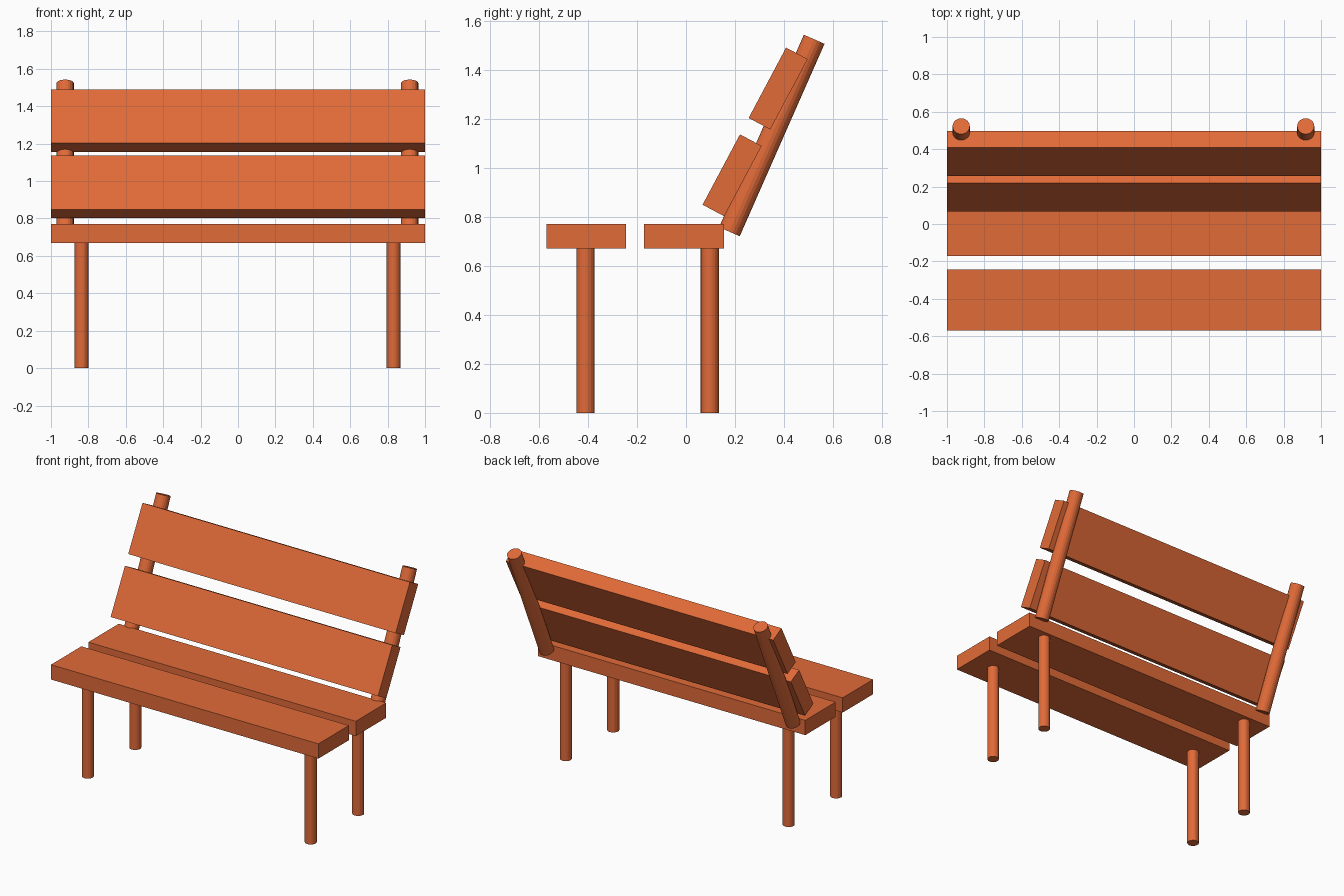
import bpy
from math import radians, atan2
from mathutils import Vector

if "Cube" in bpy.data.objects:
    bpy.data.objects.remove(bpy.data.objects["Cube"])

paint = bpy.data.materials.new("orange_paint")
paint.diffuse_color = (0.75, 0.145, 0.04, 1)
paint.use_nodes = True
paint.node_tree.nodes["Principled BSDF"].inputs["Base Color"].default_value = paint.diffuse_color


def plank(name, y, z, tilt=0.0):
    """Full-width board; tilt is the rotation about x in degrees."""
    bpy.ops.mesh.primitive_cube_add(size=1, location=(0, y, z))
    ob = bpy.context.object
    ob.name = name
    ob.scale = (2.0, 0.325, 0.10)
    ob.rotation_euler.x = radians(tilt)
    ob.data.materials.append(paint)


def pole(name, start, end, radius):
    """Round pole between two points lying in one x plane."""
    a, b = Vector(start), Vector(end)
    d = b - a
    bpy.ops.mesh.primitive_cylinder_add(vertices=20, radius=radius, depth=d.length,
                                        location=(a + b) / 2)
    ob = bpy.context.object
    ob.name = name
    ob.rotation_euler.x = -atan2(d.y, d.z)
    ob.data.materials.append(paint)


# Seat boards
plank("front_seat_board", -0.407, 0.72)
plank("rear_seat_board", -0.008, 0.72)

# Leaning backrest boards
plank("lower_back_board", 0.188, 0.969, 62)
plank("upper_back_board", 0.376, 1.323, 62)

# Legs and backrest posts on both sides
for side, leg_x, post_x in (("left", -0.836, -0.924), ("right", 0.831, 0.918)):
    pole(f"front_leg_{side}", (leg_x, -0.41, 0), (leg_x, -0.41, 0.70), 0.037)
    pole(f"rear_leg_{side}", (leg_x, 0.097, 0), (leg_x, 0.097, 0.70), 0.037)
    pole(f"back_post_{side}", (post_x, 0.177, 0.739), (post_x, 0.523, 1.524), 0.046)
